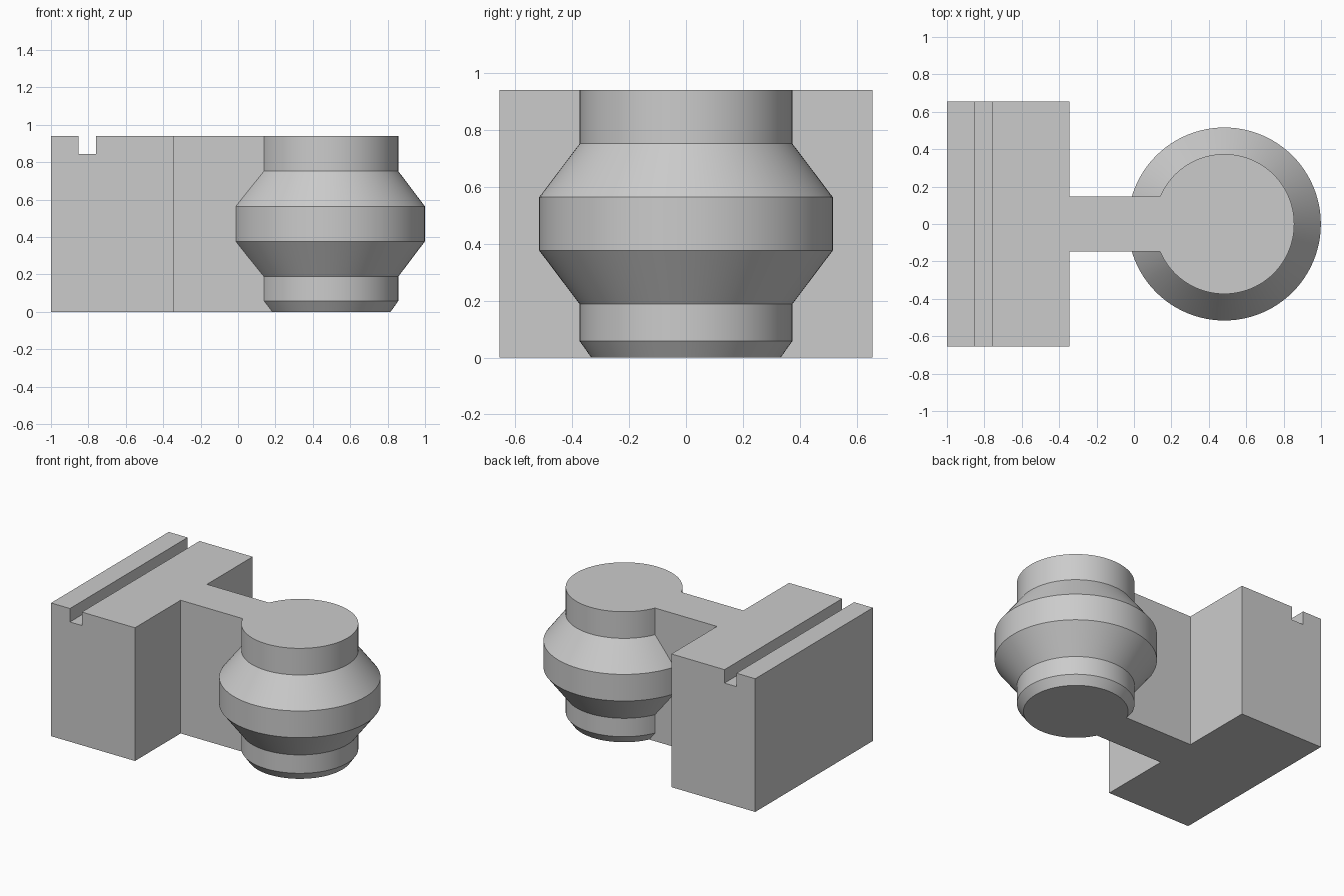
import bpy
import bmesh
import math
from mathutils import Matrix, Vector

cube = bpy.data.objects.get("Cube")
if cube:
    bpy.data.objects.remove(cube, do_unlink=True)

HEIGHT = 0.94
STEP = HEIGHT / 5
KNOB_X = 0.483
SEGMENTS = 96

grey = bpy.data.materials.new("plain grey")
grey.use_nodes = True
colour = (0.6, 0.6, 0.6, 1)
grey.diffuse_color = colour
grey.node_tree.nodes["Principled BSDF"].inputs["Base Color"].default_value = colour


def make_object(name, bm):
    bmesh.ops.recalc_face_normals(bm, faces=bm.faces)
    mesh = bpy.data.meshes.new(name)
    bm.to_mesh(mesh)
    bm.free()
    mesh.materials.append(grey)
    obj = bpy.data.objects.new(name, mesh)
    bpy.context.collection.objects.link(obj)
    return obj


def extrude_along_y(name, profile, half_depth):
    bm = bmesh.new()
    face = bm.faces.new([bm.verts.new((x, -half_depth, z)) for x, z in profile])
    result = bmesh.ops.extrude_face_region(bm, geom=[face])
    moved = [v for v in result["geom"] if isinstance(v, bmesh.types.BMVert)]
    bmesh.ops.translate(bm, verts=moved, vec=Vector((0, 2 * half_depth, 0)))
    return make_object(name, bm)


def turned(name, profile, centre_x):
    bm = bmesh.new()
    rings = []
    for radius, z in profile:
        rings.append(bmesh.ops.create_circle(
            bm, segments=SEGMENTS, radius=radius,
            matrix=Matrix.Translation((centre_x, 0, z)))["verts"])
    for low, high in zip(rings, rings[1:]):
        for i in range(SEGMENTS):
            j = (i + 1) % SEGMENTS
            bm.faces.new((low[i], low[j], high[j], high[i]))
    bm.faces.new(rings[0])
    bm.faces.new(rings[-1])
    return make_object(name, bm)


# Block with a slot along its top
block = extrude_along_y("slotted_block", [
    (-1, 0), (-0.345, 0), (-0.345, HEIGHT), (-0.76, HEIGHT),
    (-0.76, 0.845), (-0.853, 0.845), (-0.853, HEIGHT), (-1, HEIGHT)], 0.656)

# Web joining block and knob
web = extrude_along_y("connecting_web", [
    (-0.345, 0), (KNOB_X, 0), (KNOB_X, HEIGHT), (-0.345, HEIGHT)], 0.147)

# Stepped round knob with a chamfered foot
knob = turned("round_knob", [
    (0.333, 0), (0.374, 0.058), (0.374, STEP), (0.516, 2 * STEP),
    (0.516, 3 * STEP), (0.374, 4 * STEP), (0.374, HEIGHT)], KNOB_X)

# Fuse the web into the knob
union = knob.modifiers.new("join_web", "BOOLEAN")
union.operation = "UNION"
union.solver = "EXACT"
union.object = web
bpy.context.view_layer.update()
fused = bpy.data.meshes.new_from_object(
    knob.evaluated_get(bpy.context.evaluated_depsgraph_get()))
knob.modifiers.clear()
knob.data = fused
knob.name = "round_knob_and_web"
bpy.data.objects.remove(web, do_unlink=True)

# Smooth the round walls and keep the creases
bpy.ops.object.select_all(action="DESELECT")
knob.select_set(True)
bpy.context.view_layer.objects.active = knob
bpy.ops.object.shade_smooth_by_angle(angle=math.radians(20))
